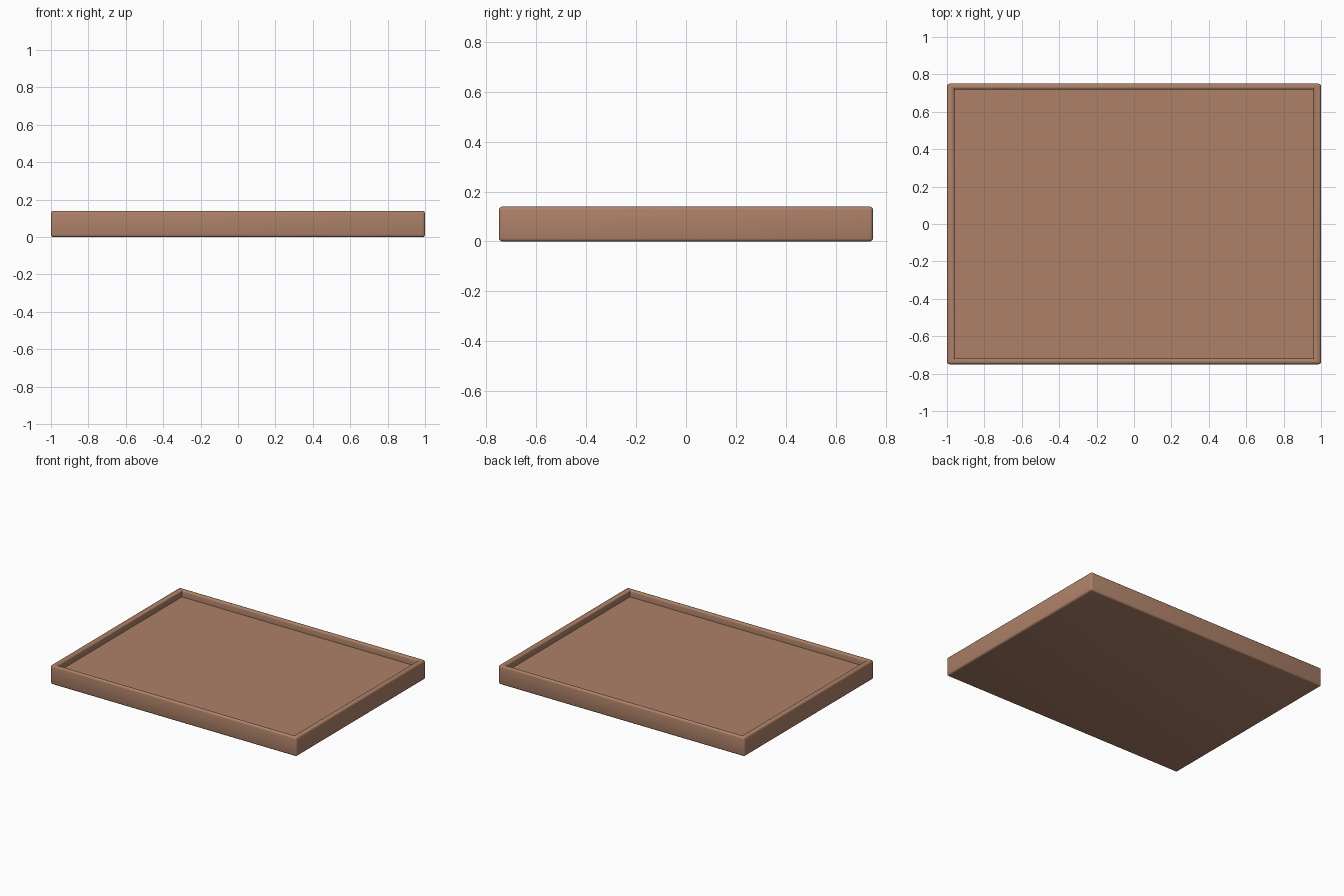
import bpy, bmesh

if "Cube" in bpy.data.objects:
    bpy.data.objects.remove(bpy.data.objects["Cube"])

def ring(bm, x, y, z):
    return [bm.verts.new((sx * x, sy * y, z)) for sx, sy in ((-1, -1), (1, -1), (1, 1), (-1, 1))]

# Tray: outer shell, thin rim and recessed floor built from four rectangular rings
bm = bmesh.new()
rings = [ring(bm, 1.0, 0.75, 0.0), ring(bm, 1.0, 0.75, 0.14),
         ring(bm, 0.96, 0.72, 0.14), ring(bm, 0.96, 0.72, 0.09)]
bm.faces.new(rings[0][::-1])
for a, b in zip(rings, rings[1:]):
    for i in range(4):
        j = (i + 1) % 4
        bm.faces.new((a[i], a[j], b[j], b[i]))
bm.faces.new(rings[3])
bmesh.ops.recalc_face_normals(bm, faces=bm.faces)

# Round the outer edges and the rim, leaving the recess corners crisp
edges = [e for e in bm.edges if not any(v in rings[3] for v in e.verts)
         and not (e.verts[0] in rings[1] and e.verts[1] in rings[2])
         and not (e.verts[1] in rings[1] and e.verts[0] in rings[2])]
bmesh.ops.bevel(bm, geom=edges, offset=0.013, offset_type='OFFSET', segments=3,
                profile=0.5, affect='EDGES', clamp_overlap=True)

mesh = bpy.data.meshes.new("tray")
bm.to_mesh(mesh)
bm.free()
tray = bpy.data.objects.new("tray", mesh)
bpy.context.collection.objects.link(tray)

# Warm brown finish
mat = bpy.data.materials.new("brown")
mat.diffuse_color = (0.42, 0.22, 0.14, 1)
mat.use_nodes = True
mat.node_tree.nodes["Principled BSDF"].inputs["Base Color"].default_value = mat.diffuse_color
mesh.materials.append(mat)

bpy.context.view_layer.objects.active = tray
tray.select_set(True)
bpy.ops.object.shade_smooth_by_angle(angle=0.7)
